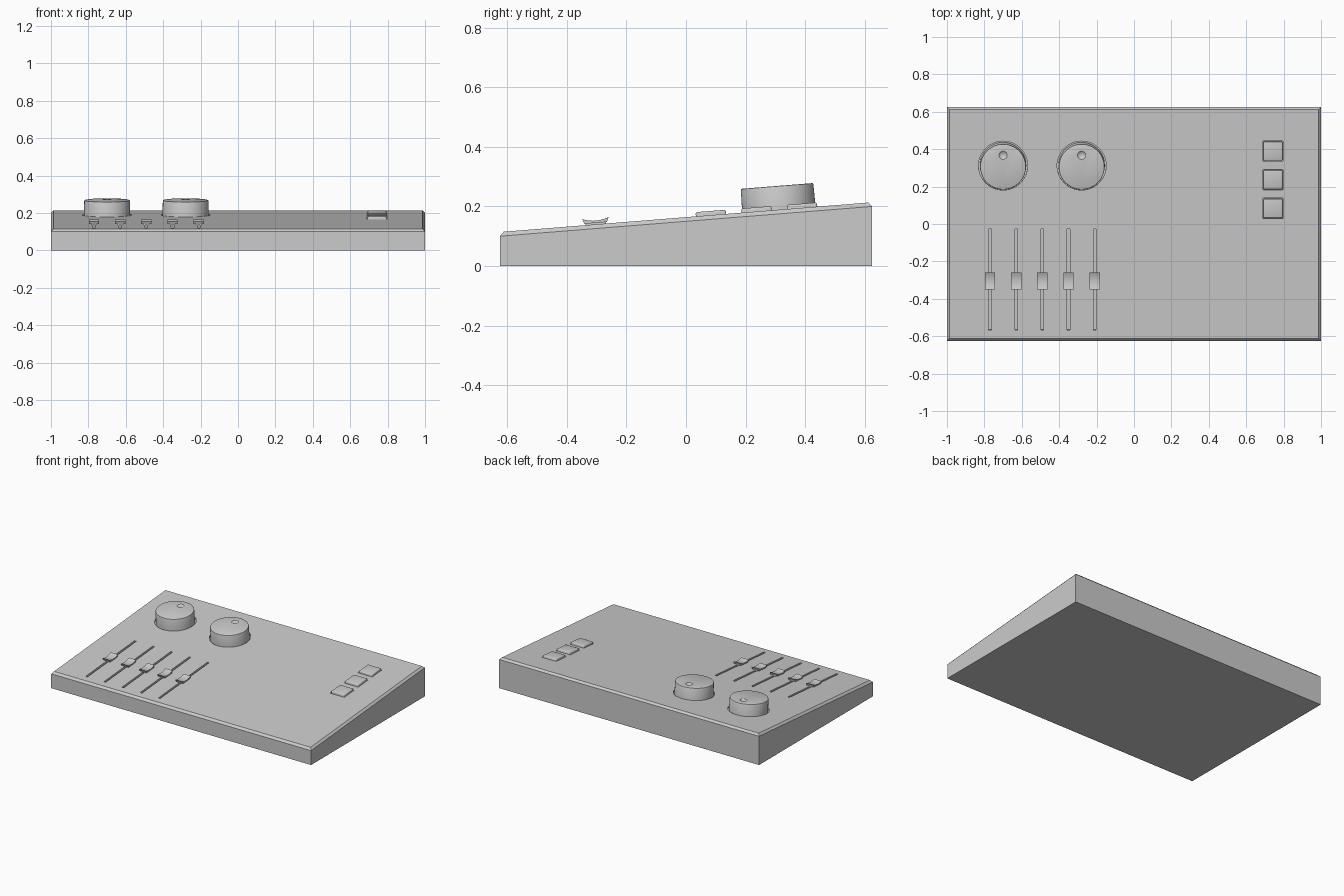
import bpy, bmesh, math
from mathutils import Matrix, Vector

if "Cube" in bpy.data.objects:
    bpy.data.objects.remove(bpy.data.objects["Cube"])

SLOPE = 0.08                      # panel rise per unit of depth
TILT = Matrix.Rotation(math.atan(SLOPE), 4, 'X')

grey = bpy.data.materials.new("light_grey")
grey.diffuse_color = (0.6, 0.6, 0.6, 1)
grey.use_nodes = True
grey.node_tree.nodes["Principled BSDF"].inputs["Base Color"].default_value = grey.diffuse_color


def on_panel(x, y):
    """Frame sitting on the sloped panel, local z pointing away from it."""
    return Matrix.Translation((x, y, 0.164 + SLOPE * y)) @ TILT


def make(name, bm, matrix=Matrix()):
    bmesh.ops.recalc_face_normals(bm, faces=bm.faces[:])
    me = bpy.data.meshes.new(name)
    bm.to_mesh(me)
    bm.free()
    me.transform(matrix)
    me.materials.append(grey)
    ob = bpy.data.objects.new(name, me)
    bpy.context.collection.objects.link(ob)
    return ob


def add_box(bm, size, centre, frame=Matrix()):
    m = frame @ Matrix.Translation(centre) @ Matrix.Diagonal((*size, 1))
    bmesh.ops.create_cube(bm, size=1, matrix=m)


def add_cylinder(bm, r1, r2, z0, z1, frame=Matrix(), n=64):
    m = frame @ Matrix.Translation((0, 0, (z0 + z1) / 2))
    bmesh.ops.create_cone(bm, cap_ends=True, segments=n, radius1=r1,
                          radius2=r2, depth=z1 - z0, matrix=m)


def cut(ob, cutter):
    mod = ob.modifiers.new("cut", 'BOOLEAN')
    mod.operation = 'DIFFERENCE'
    mod.solver = 'EXACT'
    mod.object = cutter
    dg = bpy.context.evaluated_depsgraph_get()
    me = bpy.data.meshes.new_from_object(ob.evaluated_get(dg))
    ob.modifiers.clear()
    ob.data = me
    bpy.data.objects.remove(cutter)


def smooth(ob):
    bpy.ops.object.select_all(action='DESELECT')
    ob.select_set(True)
    bpy.context.view_layer.objects.active = ob
    bpy.ops.object.shade_smooth_by_angle(angle=math.radians(30))


knobs = [(-0.70, 0.312), (-0.28, 0.312)]
sliders = [(-0.77 + 0.14 * i, -0.303) for i in range(5)]
buttons = [(0.743, 0.39 - 0.153 * i) for i in range(3)]

# Wedge housing with a chamfered sloping top
bm = bmesh.new()
rings = []
for inset, base in ((0, None), (0, 0.15), (0.013, 0.164)):
    ring = []
    for sx, sy in ((-1, -1), (1, -1), (1, 1), (-1, 1)):
        x, y = sx * (1 - inset), sy * (0.625 - inset)
        z = 0 if base is None else base + SLOPE * y
        ring.append(bm.verts.new((x, y, z)))
    rings.append(ring)
bm.faces.new(rings[0])
bm.faces.new(rings[-1])
for a, b in zip(rings, rings[1:]):
    for i in range(4):
        j = (i + 1) % 4
        bm.faces.new((a[i], a[j], b[j], b[i]))
housing = make("housing", bm)

# Recesses for knobs, sliders and buttons
bm = bmesh.new()
for x, y in knobs:
    add_cylinder(bm, 0.131, 0.131, -0.014, 0.03, on_panel(x, y))
for x, y in sliders:
    add_box(bm, (0.014, 0.54, 0.042), (0, 0, 0.007), on_panel(x, -0.297))
for x, y in buttons:
    add_box(bm, (0.109, 0.109, 0.042), (0, 0, 0.007), on_panel(x, y))
cut(housing, make("recess_cutter", bm))

# Rotary knobs with a finger dimple
for i, (x, y) in enumerate(knobs):
    bm = bmesh.new()
    add_cylinder(bm, 0.124, 0.122, -0.014, 0.08)
    rim = [e for e in bm.edges if all(v.co.z > 0.07 for v in e.verts)]
    bmesh.ops.bevel(bm, geom=rim, offset=0.004, segments=2, profile=0.5,
                    affect='EDGES')
    knob = make(f"knob_{i + 1}", bm, on_panel(x, y))
    bm = bmesh.new()
    bmesh.ops.create_uvsphere(bm, u_segments=32, v_segments=32, radius=0.034,
                              matrix=Matrix.Translation((0, 0.062, 0.106)))
    cut(knob, make("dimple_cutter", bm, on_panel(x, y)))
    smooth(knob)

# Slider caps with a scooped top, each on a narrow stem
for i, (x, y) in enumerate(sliders):
    bm = bmesh.new()
    prof = [(-0.038, 0.005), (0.038, 0.005)]
    for k in range(13):
        t = 1 - k / 6
        prof.append((0.045 * t, 0.0125 + 0.009 * t * t))
    face = bm.faces.new([bm.verts.new((-0.0275, py, pz)) for py, pz in prof])
    ext = bmesh.ops.extrude_face_region(bm, geom=[face])
    moved = [g for g in ext["geom"] if isinstance(g, bmesh.types.BMVert)]
    bmesh.ops.translate(bm, verts=moved, vec=Vector((0.055, 0, 0)))
    smooth(make(f"slider_cap_{i + 1}", bm, on_panel(x, y)))
    bm = bmesh.new()
    add_box(bm, (0.028, 0.07, 0.008), (0, 0, 0.002))
    make(f"slider_stem_{i + 1}", bm, on_panel(x, y))

# Square push buttons with rounded edges
for i, (x, y) in enumerate(buttons):
    bm = bmesh.new()
    add_box(bm, (0.102, 0.102, 0.028), (0, 0, 0))
    edges = [e for e in bm.edges if any(v.co.z > 0 for v in e.verts)]
    bmesh.ops.bevel(bm, geom=edges, offset=0.006, segments=3, profile=0.5,
                    affect='EDGES')
    smooth(make(f"button_{i + 1}", bm, on_panel(x, y)))
